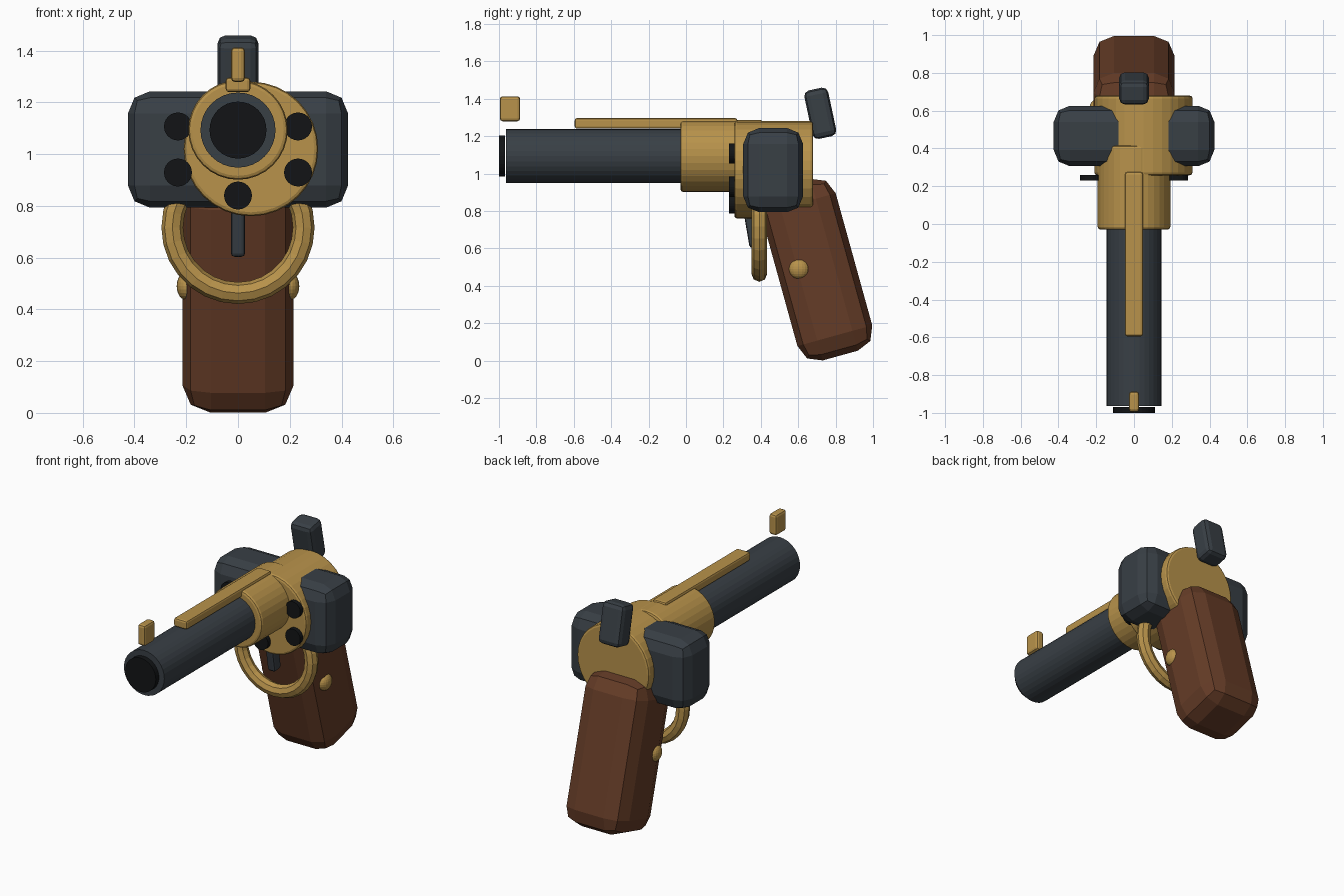
import bpy
from math import pi, sin, cos

if "Cube" in bpy.data.objects:
    bpy.data.objects.remove(bpy.data.objects["Cube"])


def material(name, rgb):
    m = bpy.data.materials.new(name)
    m.diffuse_color = (*rgb, 1)
    m.use_nodes = True
    m.node_tree.nodes["Principled BSDF"].inputs["Base Color"].default_value = m.diffuse_color
    return m


BRASS = material("brass", (0.48, 0.29, 0.07))
STEEL = material("dark_steel", (0.04, 0.05, 0.06))
WOOD = material("wood", (0.13, 0.045, 0.02))
BLACK = material("black", (0.006, 0.007, 0.008))


def finish(name, mat, bevel=0, segments=2):
    ob = bpy.context.object
    ob.name = name
    ob.data.materials.append(mat)
    if bevel:
        b = ob.modifiers.new("bevel", "BEVEL")
        b.width, b.segments = bevel, segments
        b.limit_method = "ANGLE"
        b.angle_limit = 0.7
    return ob


def block(name, mat, loc, size, bevel, tilt=0):
    bpy.ops.mesh.primitive_cube_add(size=1, location=loc, rotation=(tilt, 0, 0))
    ob = bpy.context.object
    for v in ob.data.vertices:
        v.co = [c * s for c, s in zip(v.co, size)]
    return finish(name, mat, bevel)


def tube(name, mat, x, z, r, y0, y1, bevel=0, sides=32):
    bpy.ops.mesh.primitive_cylinder_add(
        vertices=sides, radius=r, depth=y1 - y0,
        location=(x, (y0 + y1) / 2, z), rotation=(pi / 2, 0, 0))
    return finish(name, mat, bevel)


# Barrel, bore and the sleeve around the barrel root
tube("barrel", STEEL, 0, 1.093, 0.145, -0.963, 0.3)
tube("bore", BLACK, 0, 1.093, 0.11, -1.0, -0.968)
tube("barrel_sleeve", BRASS, 0, 1.093, 0.192, -0.03, 0.415, 0.015)

# Slightly offset drum and its six chambers
tube("drum", BRASS, 0.05, 1.02, 0.26, 0.258, 0.68, 0.015)
for i in range(6):
    a = pi / 6 + i * pi / 3
    tube(f"chamber_{i + 1}", BLACK, 0.268 * cos(a), 1.018 + 0.178 * sin(a),
         0.054, 0.23, 0.26, sides=24)

# Cross block of the frame
block("frame_block", STEEL, (0, 0.466, 1.018), (0.85, 0.32, 0.45), 0.085)

# Top rib, front sight and hammer
block("top_rib", BRASS, (0, -0.16, 1.268), (0.095, 0.87, 0.056), 0.012)
block("front_sight", BRASS, (0, -0.941, 1.346), (0.054, 0.108, 0.134), 0.015)
block("hammer", STEEL, (0, 0.718, 1.322), (0.157, 0.13, 0.265), 0.03, 0.21)

# Grip with a stud on each side
block("grip", WOOD, (0, 0.698, 0.486), (0.43, 0.415, 0.953), 0.11, 0.27)
for side, s in (("left", -1), ("right", 1)):
    bpy.ops.mesh.primitive_uv_sphere_add(
        segments=20, ring_count=12, radius=1, location=(s * 0.2, 0.605, 0.49))
    bpy.context.object.scale = (0.037, 0.054, 0.054)
    finish(f"grip_stud_{side}", BRASS)

# Trigger and ring guard
block("trigger", STEEL, (0, 0.355, 0.725), (0.056, 0.07, 0.24), 0.015, 0.17)
bpy.ops.mesh.primitive_torus_add(
    major_segments=28, minor_segments=8, major_radius=0.254, minor_radius=0.042,
    location=(0, 0.392, 0.717), rotation=(pi / 2, 0, 0))
finish("trigger_guard", BRASS)
